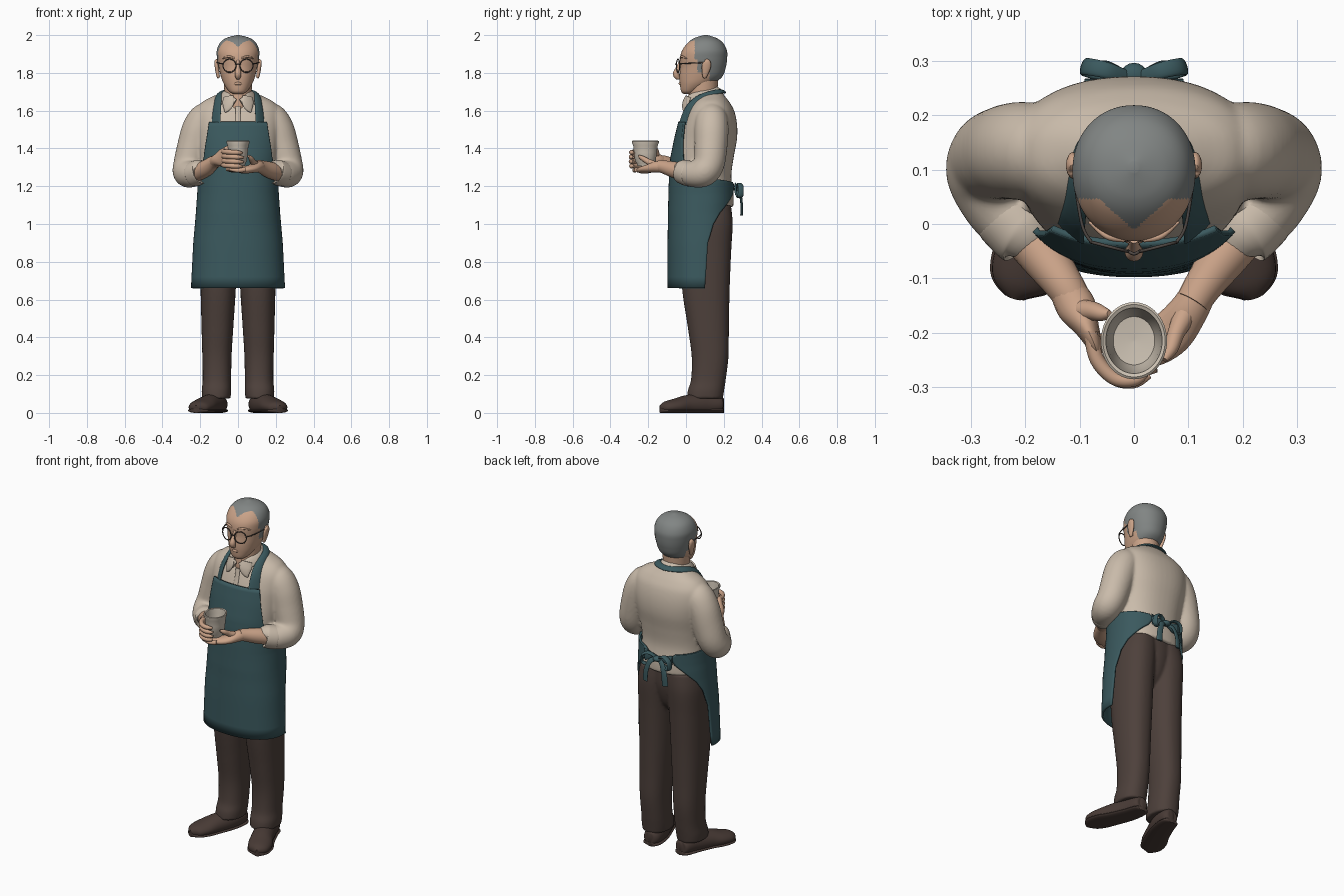
import bpy, bmesh, math
from mathutils import Vector as V


def material(name, r, g, b):
    m = bpy.data.materials.new(name)
    m.diffuse_color = (r, g, b, 1)
    return m


SKIN = material("skin", 0.60, 0.37, 0.25)
HAIR = material("grey hair", 0.22, 0.235, 0.23)
SHIRT = material("cream shirt", 0.59, 0.50, 0.405)
TEAL = material("teal apron", 0.043, 0.1, 0.112)
BROWN = material("brown trousers", 0.075, 0.052, 0.044)
SHOE = material("shoe leather", 0.065, 0.043, 0.036)
CUP = material("pale pottery", 0.62, 0.55, 0.46)
WIRE = material("dark glasses wire", 0.08, 0.066, 0.058)


def smooth_path(rows, n):
    """Catmull-Rom through tuples of any length."""
    out = []
    for i in range(len(rows) - 1):
        a, b, c, d = (rows[max(i - 1, 0)], rows[i], rows[i + 1], rows[min(i + 2, len(rows) - 1)])
        for k in range(n):
            t = k / n
            out.append(tuple(0.5 * (2 * q + (r - p) * t + (2 * p - 5 * q + 4 * r - s) * t * t
                       + (3 * q - p - 3 * r + s) * t ** 3) for p, q, r, s in zip(a, b, c, d)))
    return out + [tuple(rows[-1])]


def skin_rings(name, rings, mat, closed=True):
    """Bridge a list of point rings into a smooth surface."""
    bm = bmesh.new()
    vs = [[bm.verts.new(p) for p in r] for r in rings]
    n = len(vs[0])
    for a, b in zip(vs, vs[1:]):
        for j in range(n if closed else n - 1):
            k = (j + 1) % n
            bm.faces.new((a[j], a[k], b[k], b[j]))
    if closed:
        bm.faces.new(vs[0])
        bm.faces.new(vs[-1])
    bmesh.ops.recalc_face_normals(bm, faces=bm.faces[:])
    me = bpy.data.meshes.new(name)
    bm.to_mesh(me)
    bm.free()
    ob = bpy.data.objects.new(name, me)
    bpy.context.collection.objects.link(ob)
    me.materials.append(mat)
    bpy.ops.object.select_all(action='DESELECT')
    ob.select_set(True)
    bpy.context.view_layer.objects.active = ob
    bpy.ops.object.shade_smooth_by_angle(angle=math.radians(50))
    return ob


def spow(v, e):
    return math.copysign(abs(v) ** e, v)


def stack(name, rows, mat, seg=48, n=6, e=1.0):
    """Upright form from rows (z, y_front, y_back, x_min, x_max)."""
    rings = []
    for z, yf, yb, x0, x1 in smooth_path(rows, n):
        rings.append([((x0 + x1) / 2 + (x1 - x0) / 2 * spow(math.sin(a), e),
                       (yf + yb) / 2 - (yb - yf) / 2 * spow(math.cos(a), e), z)
                      for a in (2 * math.pi * j / seg for j in range(seg))])
    return skin_rings(name, rings, mat)


def tube(name, pts, mat, ref=(0, 0, 50), seg=16, n=6, floor=None):
    """Elliptical tube through (x, y, z, half_width, half_thickness); thickness faces away from ref."""
    p = smooth_path([q if len(q) == 5 else q + (q[3],) for q in pts], n)
    rings = []
    for i, q in enumerate(p):
        c = V(q[:3])
        t = (V(p[min(i + 1, len(p) - 1)][:3]) - V(p[max(i - 1, 0)][:3])).normalized()
        out = c - V(ref)
        out = (out - t * out.dot(t)).normalized()
        side = t.cross(out)
        ring = [c + side * q[3] * math.cos(a) + out * q[4] * math.sin(a)
                for a in (2 * math.pi * j / seg for j in range(seg))]
        if floor is not None:
            for v in ring:
                v.z = max(v.z, floor)
        rings.append(ring)
    return skin_rings(name, rings, mat)


def fuse(parts, voxel, rounds):
    """Join overlapping parts into one soft surface."""
    bpy.ops.object.select_all(action='DESELECT')
    for o in parts:
        o.select_set(True)
    bpy.context.view_layer.objects.active = parts[0]
    bpy.ops.object.join()
    m = parts[0].modifiers.new("fuse", 'REMESH')
    m.mode, m.voxel_size, m.use_smooth_shade = 'VOXEL', voxel, True
    s = parts[0].modifiers.new("soften", 'SMOOTH')
    s.factor, s.iterations = .5, rounds


def sym(rows):
    return [(z, f, b, -w, w) for z, f, b, w in rows]


# Head with hair coloured by a hairline rule
head = stack("head", sym([
    (1.688, -.012, .03, .025), (1.703, -.026, .07, .048), (1.74, -.032, .14, .074), (1.78, -.034, .192, .09),
    (1.83, -.03, .211, .102), (1.88, -.031, .218, .111), (1.92, -.02, .216, .112), (1.96, .01, .195, .095),
    (1.985, .045, .16, .062), (2.0, .095, .115, .008)]), SKIN, seg=128, n=11, e=.95)
head.data.materials.append(HAIR)
for f in head.data.polygons:
    x, y, z = f.center
    line = min(.046, -.012 + .9 * abs(x)) if z > 1.87 else (.06 if z > 1.8 else .125)
    if y > line and z > 1.742:
        f.material_index = 1

# Face details
tube("nose", [(0, -.028, 1.865, .008), (0, -.04, 1.83, .011), (0, -.052, 1.798, .017), (0, -.045, 1.778, .014),
              (0, -.03, 1.77, .006)], SKIN, ref=(0, 5, 1.8))
tube("lips", [(-.032, -.018, 1.739, .003), (0, -.031, 1.744, .008), (.032, -.018, 1.739, .003)], SKIN)
for s in (-1, 1):
    tube("ear", [(s * .1, .10, 1.775, .008), (s * .106, .10, 1.787, .014, .009), (s * .112, .107, 1.83, .024, .011),
                 (s * .115, .11, 1.858, .02, .01), (s * .112, .105, 1.87, .006)], SKIN, ref=(0, .1, 1.82))
    tube("brow", [(s * .018, -.03, 1.878, .004), (s * .05, -.022, 1.886, .006), (s * .082, .004, 1.876, .003)], SKIN)
    # Round glasses with side arms
    bpy.ops.mesh.primitive_torus_add(location=(s * .045, -.042, 1.838), rotation=(math.pi / 2, 0, s * .25),
                                     major_radius=.035, minor_radius=.003, major_segments=40, minor_segments=8)
    rim = bpy.context.object
    rim.name = "glasses_rim"
    rim.data.materials.append(WIRE)
    bpy.ops.object.shade_smooth()
    tube("glasses_arm", [(s * .078, -.034, 1.848, .003), (s * .096, .0, 1.85, .003), (s * .112, .1, 1.855, .003)],
         WIRE, seg=8)
tube("glasses_bridge", [(-.012, -.049, 1.842, .003), (0, -.055, 1.848, .003), (.012, -.049, 1.842, .003)], WIRE, seg=8)

# Neck, shirt body and collar
stack("neck", sym([(1.58, .012, .16, .05), (1.63, .008, .16, .06), (1.68, .012, .165, .07), (1.76, .015, .17, .076)]),
      SKIN)
shirt = [stack("shirt_body", sym([
    (1.09, -.02, .252, .18), (1.15, -.05, .252, .19), (1.25, -.066, .24, .197), (1.35, -.062, .252, .207),
    (1.45, -.042, .27, .22), (1.53, -.022, .27, .228), (1.6, .005, .255, .222), (1.645, .034, .23, .19),
    (1.674, .062, .208, .137), (1.7, .09, .188, .08)]), SHIRT, e=.88)]
CENTRE = (0, .1, 1.62)
tube("collar_band", [(-.02, -.005, 1.64, .024, .006), (-.06, .022, 1.665, .028, .007), (-.08, .09, 1.688, .028, .007),
                     (-.05, .16, 1.705, .026, .007), (0, .178, 1.71, .026, .007), (.05, .16, 1.705, .026, .007),
                     (.08, .09, 1.688, .028, .007), (.06, .022, 1.665, .028, .007), (.02, -.005, 1.64, .024, .006)],
     SHIRT, ref=CENTRE)
for s in (-1, 1):
    tube("collar_flap", [(s * .052, .012, 1.675, .03, .008), (s * .052, -.002, 1.64, .034, .009),
                         (s * .06, -.007, 1.61, .02, .007), (s * .068, -.006, 1.592, .004, .004)], SHIRT, ref=CENTRE)
tube("shirt_placket", [(0, .0, 1.625, .014, .005), (0, -.012, 1.57, .014, .005), (0, -.026, 1.52, .014, .005)],
     SHIRT, ref=(0, 5, 1.6))

for s in (-1, 1):
    # Sleeves with rolled cuffs, and forearms
    shirt.append(tube("sleeve", [
        (s * .13, .135, 1.585, .06), (s * .172, .135, 1.56, .084), (s * .207, .135, 1.5, .09),
        (s * .235, .132, 1.41, .087), (s * .259, .122, 1.32, .082), (s * .266, .09, 1.275, .079),
        (s * .243, .035, 1.265, .07), (s * .21, -.003, 1.275, .062)], SHIRT, ref=(0, .12, 1.4), seg=32))
    tube("rolled_cuff", [(s * .237, .025, 1.264, .058), (s * .232, .02, 1.265, .067), (s * .208, -.008, 1.274, .066),
                         (s * .197, -.018, 1.278, .063), (s * .195, -.02, 1.278, .05)], SHIRT, seg=32)
    up = .025 if s < 0 else 0
    tube("forearm", [(s * .225, .01, 1.268, .045), (s * .17, -.055, 1.285 + up * .4, .044),
                     (s * .13, -.11, 1.3 + up, .036), (s * .108, -.145, 1.308 + up, .032)], SKIN, seg=24)
fuse(shirt, .008, 6)

# Hand wrapped round the side of the cup
tube("side_palm", [(-.125, -.12, 1.328, .032), (-.105, -.155, 1.34, .036, .034), (-.085, -.195, 1.35, .022, .048),
                   (-.072, -.225, 1.354, .014, .047), (-.066, -.245, 1.354, .008, .03)], SKIN)
for i in range(4):
    z, e = 1.31 + .024 * i, .006 * abs(i - 1.5)
    tube("side_finger", [(-.08, -.2, z + .003, .013), (-.068, -.25, z, .0135), (-.036, -.284, z - .002, .013),
                         (.0, -.292 + e / 2, z - .004, .012), (.032 - e, -.28 + e / 2, z - .006, .006)], SKIN, seg=12)
tube("side_thumb", [(-.1, -.16, 1.355, .022), (-.078, -.16, 1.38, .018), (-.058, -.165, 1.4, .014),
                    (-.045, -.165, 1.415, .006)], SKIN, seg=12)
# Hand supporting the cup from below
tube("under_palm", [(.12, -.125, 1.304, .032), (.1, -.16, 1.302, .036, .03), (.068, -.2, 1.292, .042, .022),
                    (.03, -.222, 1.286, .042, .02), (.0, -.235, 1.286, .03, .012)], SKIN)
for i in range(4):
    o = i * .02
    tube("under_finger", [(.04 - o * .4, -.262 + o, 1.288, .012), (.0 - o * .4, -.272 + o, 1.284, .012),
                          (-.045 - o * .3, -.27 + o, 1.29, .008)], SKIN, seg=12)
tube("under_thumb", [(.095, -.165, 1.31, .022), (.078, -.2, 1.33, .016), (.068, -.23, 1.348, .013),
                     (.056, -.25, 1.36, .006)], SKIN, seg=12)

# Cup turned from a profile
profile = [(.002, 1.306), (.04, 1.306), (.043, 1.32), (.052, 1.335), (.057, 1.38), (.061, 1.415), (.067, 1.43),
           (.067, 1.438), (.063, 1.441), (.057, 1.438), (.054, 1.41), (.05, 1.36), (.042, 1.33), (.002, 1.325)]
skin_rings("cup", [[(.91 * r * math.cos(a), -.215 + 1.06 * r * math.sin(a), z)
                    for a in (2 * math.pi * j / 48 for j in range(48))] for r, z in profile], CUP)

# Apron: one wrapped sheet, rows are (z, y_front, y_centre, half_width, wrap_angle)
apron_rows = [(.66, -.092, .08, .243, 1.66), (.9, -.092, .08, .231, 1.74), (1.0, -.09, .085, .222, 1.88),
              (1.06, -.09, .085, .217, 2.1), (1.12, -.088, .088, .213, 2.45), (1.16, -.087, .088, .21, 2.72),
              (1.2, -.086, .088, .209, 2.85), (1.222, -.085, .088, .209, 2.7), (1.245, -.084, .088, .209, 1.5),
              (1.3, -.082, .091, .212, 1.08), (1.35, -.077, .095, .217, .92), (1.45, -.057, .114, .232, .74),
              (1.54, -.035, .125, .24, .63)]
rings = []
for a, b in zip(apron_rows, apron_rows[1:]):
    for k in range(4 if b[0] < 1.54 else 5):
        z, yf, cy, hw, wrap = (p + (q - p) * k / 4 for p, q in zip(a, b))
        row = []
        for j in range(73):
            t = wrap * (j / 36 - 1)
            ry = min(cy - yf, .169) if abs(t) > math.pi / 2 else cy - yf
            row.append((hw * spow(math.sin(t), .88), cy - ry * spow(math.cos(t), .88), z))
        rings.append(row)
apron = skin_rings("apron", rings, TEAL, closed=False)
solid = apron.modifiers.new("thickness", 'SOLIDIFY')
solid.thickness = .012
solid.offset = 0

# Neck strap and back bow
half = [(.118, -.014, 1.53, .034, .006), (.113, .008, 1.595, .03, .008), (.108, .04, 1.642, .026, .009),
        (.104, .082, 1.674, .021, .009), (.092, .135, 1.693, .02, .009), (.056, .178, 1.702, .019, .008)]
tube("neck_strap", [(-q[0],) + q[1:] for q in half] + [(0, .195, 1.702, .019, .008)] + half[::-1], TEAL,
     ref=(0, .12, 1.54))
tube("bow_knot", [(-.022, .266, 1.185, .012), (0, .275, 1.185, .022, .016), (.022, .266, 1.185, .012)], TEAL)
for s in (-1, 1):
    tube("bow_loop", [(s * .01, .27, 1.19, .012, .006), (s * .05, .283, 1.212, .015, .006),
                      (s * .086, .29, 1.195, .016, .006), (s * .09, .288, 1.15, .016, .006),
                      (s * .06, .278, 1.145, .014, .006), (s * .01, .27, 1.18, .01, .006)], TEAL,
         ref=(s * .06, .28, 1.175))
    tube("bow_tail", [(s * .01, .272, 1.18, .012, .006), (s * .04, .286, 1.165, .015, .006),
                      (s * .06, .294, 1.11, .017, .006), (s * .066, .294, 1.045, .018, .006)], TEAL, ref=(0, 0, 1.1))
    tube("waist_tie", [(s * .09, .262, 1.185, .035, .006), (s * .05, .262, 1.187, .024, .006),
                       (s * .01, .266, 1.187, .014, .006)], TEAL, ref=(0, 0, 1.18))

# Trousers: seat and legs fused together, then shoes
leg = [(1.1, -.0, .238, -.005, .18), (1.0, -.03, .247, -.004, .2), (.85, -.03, .239, .004, .2),
       (.65, -.02, .231, .012, .198), (.45, .01, .227, .025, .193), (.3, .03, .225, .034, .189),
       (.18, .027, .211, .036, .187), (.12, .01, .202, .036, .192), (.075, .005, .195, .04, .19)]
shoe = [(.1, .2, .045, .014, .03), (.102, .182, .045, .046, .045), (.12, .1, .045, .058, .06),
        (.156, .01, .04, .062, .055), (.188, -.055, .034, .067, .042), (.212, -.108, .028, .053, .032),
        (.221, -.136, .024, .014, .016)]
trousers = [stack("trousers", sym([(.84, .03, .17, .06), (.9, .0, .21, .1), (1.0, -.02, .236, .14),
                                   (1.1, .0, .236, .16)]), BROWN)]
for s in (-1, 1):
    trousers.append(stack("trouser_leg", [(z, f, b, s * i, s * o) for z, f, b, i, o in leg], BROWN, e=.88))
    tube("shoe", [(s * x, y, z, w, h) for x, y, z, w, h in shoe], SHOE, seg=28, floor=.01)
    tube("shoe_sole", [(s * x, y, .012, w + .004, .013) for x, y, z, w, h in shoe], SHOE, seg=20, floor=0)
fuse(trousers, .008, 3)
